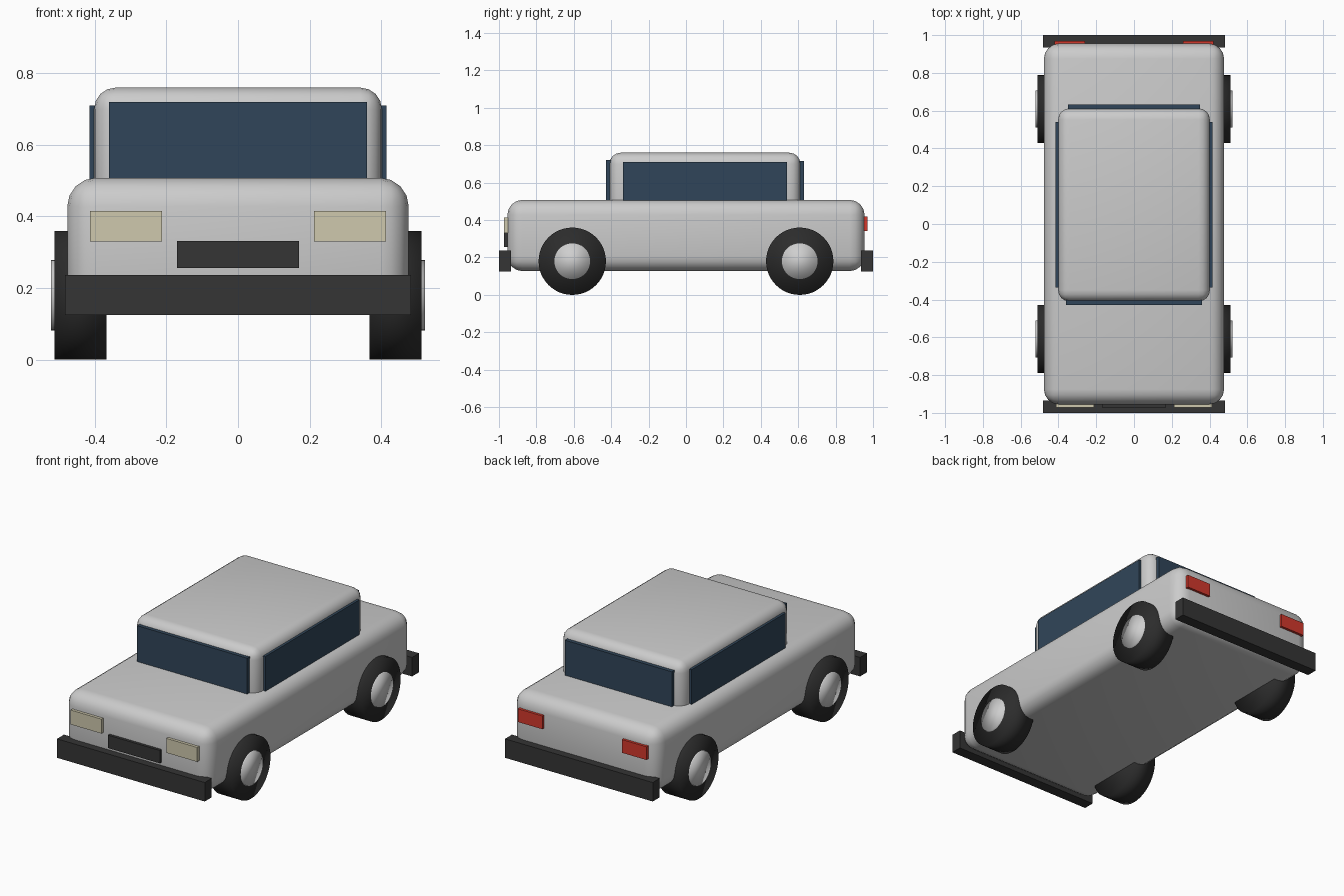
import bpy
import math

default_cube = bpy.data.objects.get("Cube")
if default_cube:
    bpy.data.objects.remove(default_cube, do_unlink=True)


def material(name, color):
    mat = bpy.data.materials.new(name)
    mat.use_nodes = True
    mat.diffuse_color = (*color, 1)
    shader = mat.node_tree.nodes["Principled BSDF"]
    shader.inputs["Base Color"].default_value = (*color, 1)
    shader.inputs["Roughness"].default_value = 0.6
    return mat


PAINT = material("silver paint", (0.6, 0.6, 0.6))
GLASS = material("blue tinted glass", (0.03, 0.06, 0.1))
TRIM = material("dark trim", (0.035, 0.035, 0.035))
RUBBER = material("black rubber", (0.025, 0.025, 0.025))
HUB = material("hub metal", (0.62, 0.62, 0.62))
LAMP = material("cream lamp", (0.62, 0.58, 0.42))
RED = material("red lamp", (0.65, 0.04, 0.025))


def box(name, x, y, z, mat, bevel=0):
    """Box spanning the given (low, high) ranges, optionally rounded."""
    spans = (x, y, z)
    bpy.ops.mesh.primitive_cube_add(size=1, location=[(a + b) / 2 for a, b in spans])
    obj = bpy.context.object
    obj.name = name
    obj.scale = [b - a for a, b in spans]
    bpy.ops.object.transform_apply(location=False, rotation=False, scale=True)
    obj.data.materials.append(mat)
    if bevel:
        mod = obj.modifiers.new("rounding", "BEVEL")
        mod.width = bevel
        mod.segments = 4
        bpy.ops.object.shade_smooth()
    return obj


def disc(name, x, y, radius, depth, mat):
    """Wheel part with its axle along x."""
    bpy.ops.mesh.primitive_cylinder_add(
        vertices=48, radius=radius, depth=depth,
        location=(x, y, 0.18), rotation=(0, math.pi / 2, 0))
    obj = bpy.context.object
    obj.name = name
    obj.data.materials.append(mat)
    bpy.ops.object.shade_smooth()


# Body and cabin
box("body", (-0.477, 0.477), (-0.955, 0.955), (0.127, 0.508), PAINT, 0.08)
box("cabin", (-0.402, 0.402), (-0.41, 0.612), (0.38, 0.76), PAINT, 0.06)

# Glass
box("windshield", (-0.36, 0.36), (-0.428, -0.39), (0.49, 0.72), GLASS)
box("rear_window", (-0.35, 0.35), (0.59, 0.632), (0.49, 0.715), GLASS)

# Front grille
box("grille", (-0.17, 0.17), (-0.972, -0.93), (0.256, 0.332), TRIM)

# Bumpers
box("front_bumper", (-0.483, 0.483), (-1, -0.935), (0.125, 0.237), TRIM)
box("rear_bumper", (-0.483, 0.483), (0.935, 1), (0.125, 0.237), TRIM)

# Paired parts
for side, s in (("left", 1), ("right", -1)):
    def span(a, b):
        return tuple(sorted((s * a, s * b)))

    box(side + "_side_window", span(0.38, 0.415), (-0.337, 0.54), (0.49, 0.71), GLASS)
    box(side + "_headlight", span(0.212, 0.414), (-0.972, -0.93), (0.33, 0.415), LAMP)
    box(side + "_tail_light", span(0.26, 0.42), (0.93, 0.97), (0.342, 0.42), RED)
    for end, y in (("front", -0.608), ("rear", 0.608)):
        disc(f"{end}_{side}_tyre", s * 0.44, y, 0.18, 0.144, RUBBER)
        disc(f"{end}_{side}_hub", s * 0.5, y, 0.098, 0.044, HUB)
